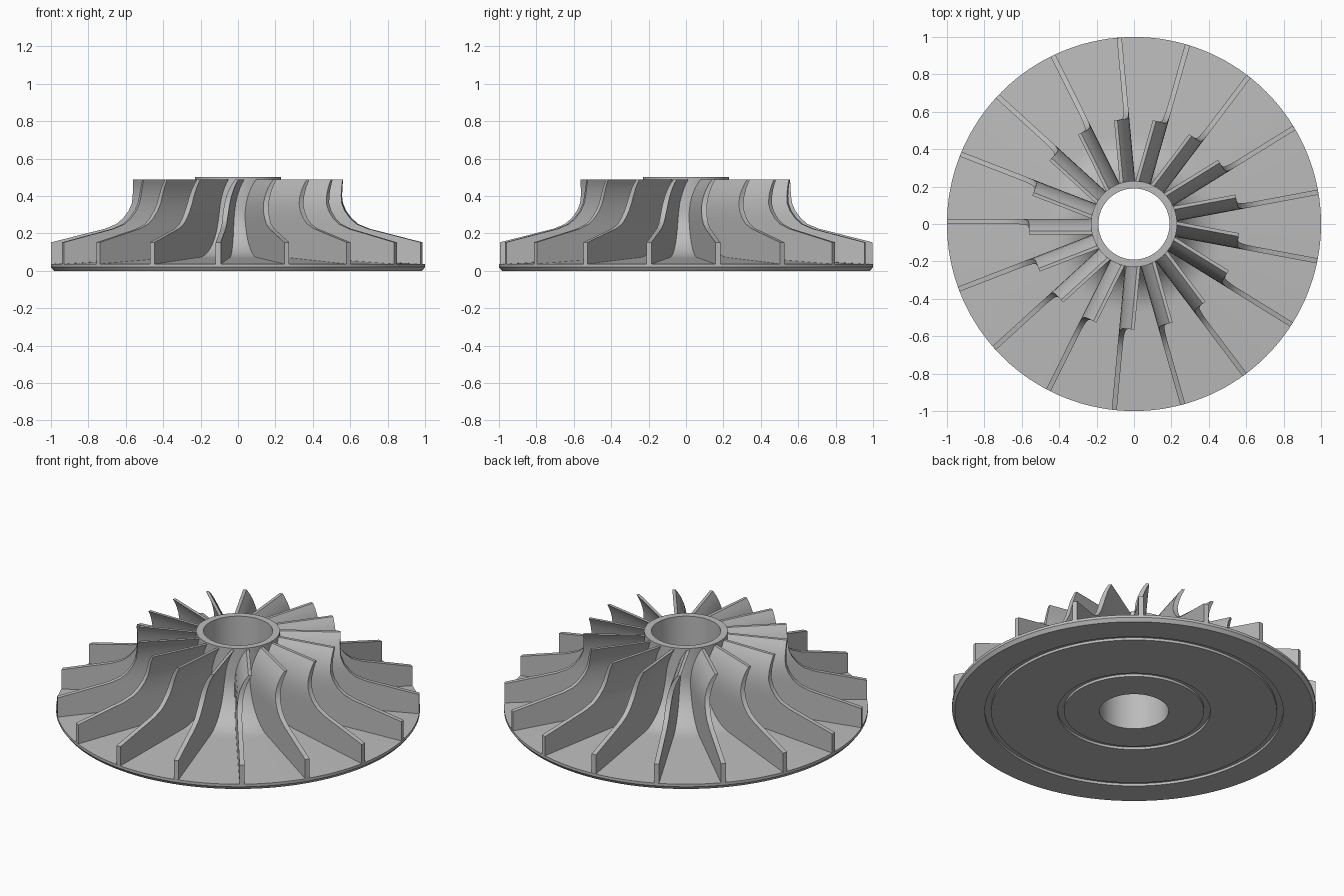
import bpy, bmesh, math
from mathutils import Matrix, Vector

BLADES = 17
SEGMENTS = 136

cube = bpy.data.objects.get("Cube")
if cube:
    bpy.data.objects.remove(cube, do_unlink=True)

# Single cast-metal grey
metal = bpy.data.materials.new("metal_grey")
metal.use_nodes = True
grey = (0.5, 0.5, 0.5, 1)
metal.diffuse_color = grey
metal.node_tree.nodes["Principled BSDF"].inputs["Base Color"].default_value = grey


def finish(name, bm):
    bmesh.ops.recalc_face_normals(bm, faces=bm.faces)
    mesh = bpy.data.meshes.new(name)
    bm.to_mesh(mesh)
    bm.free()
    mesh.materials.append(metal)
    obj = bpy.data.objects.new(name, mesh)
    bpy.context.collection.objects.link(obj)
    bpy.ops.object.select_all(action="DESELECT")
    obj.select_set(True)
    bpy.context.view_layer.objects.active = obj
    bpy.ops.object.shade_smooth_by_angle(angle=math.radians(28))
    return obj


def lathe(name, profile):
    """Revolve a closed (radius, height) outline around z."""
    bm = bmesh.new()
    rings = []
    for i in range(SEGMENTS):
        a = math.tau * i / SEGMENTS
        rings.append([bm.verts.new((r * math.cos(a), r * math.sin(a), z)) for r, z in profile])
    n = len(profile)
    for i, ring in enumerate(rings):
        nxt = rings[(i + 1) % SEGMENTS]
        for j in range(n):
            k = (j + 1) % n
            bm.faces.new((ring[j], nxt[j], nxt[k], ring[k]))
    return finish(name, bm)


def groove(radius, width=0.035, depth=0.015):
    """Outline of an annular groove cut up into the underside."""
    return [(radius, 0), (radius, depth), (radius + width, depth), (radius + width, 0)]


# Hub and back disc: bore, grooved underside, chamfered rim, flared top
flare = []
for i in range(13):
    a = math.pi / 2 * i / 12
    flare.append((0.48 - 0.25 * math.sin(a), 0.33 - 0.26 * math.cos(a)))
outline = [(0.19, 0)] + groove(0.385) + groove(0.785)
outline += [(0.985, 0), (1, 0.02), (1, 0.036)] + flare
outline += [(0.23, 0.5), (0.19, 0.5)]
lathe("hub_disc", outline)

# Blade rows: height, outer radius, trailing and leading tangential offsets
rows = [
    (0.025, 0.999, -0.027, 0),
    (0.152, 0.999, -0.027, 0),
    (0.225, 0.71, -0.027, 0),
    (0.25, 0.65, -0.027, 0),
    (0.28, 0.615, -0.027, 0.001),
    (0.32, 0.585, -0.025, 0.004),
    (0.36, 0.568, -0.02, 0.009),
    (0.4, 0.563, -0.01, 0.018),
    (0.44, 0.562, 0.006, 0.031),
    (0.465, 0.562, 0.02, 0.042),
    (0.489, 0.562, 0.037, 0.055),
]
INNER = 0.212

bm = bmesh.new()
for b in range(BLADES):
    turn = Matrix.Rotation(math.pi + math.tau * b / BLADES, 3, "Z")
    loops = []
    for z, outer, t0, t1 in rows:
        corners = [(INNER, t0), (outer, t0), (outer, t1), (INNER, t1)]
        loops.append([bm.verts.new(turn @ Vector((r, t, z))) for r, t in corners])
    for low, high in zip(loops, loops[1:]):
        for j in range(4):
            k = (j + 1) % 4
            bm.faces.new((low[j], low[k], high[k], high[j]))
    bm.faces.new(loops[0][::-1])
    bm.faces.new(loops[-1])
finish("blades", bm)
